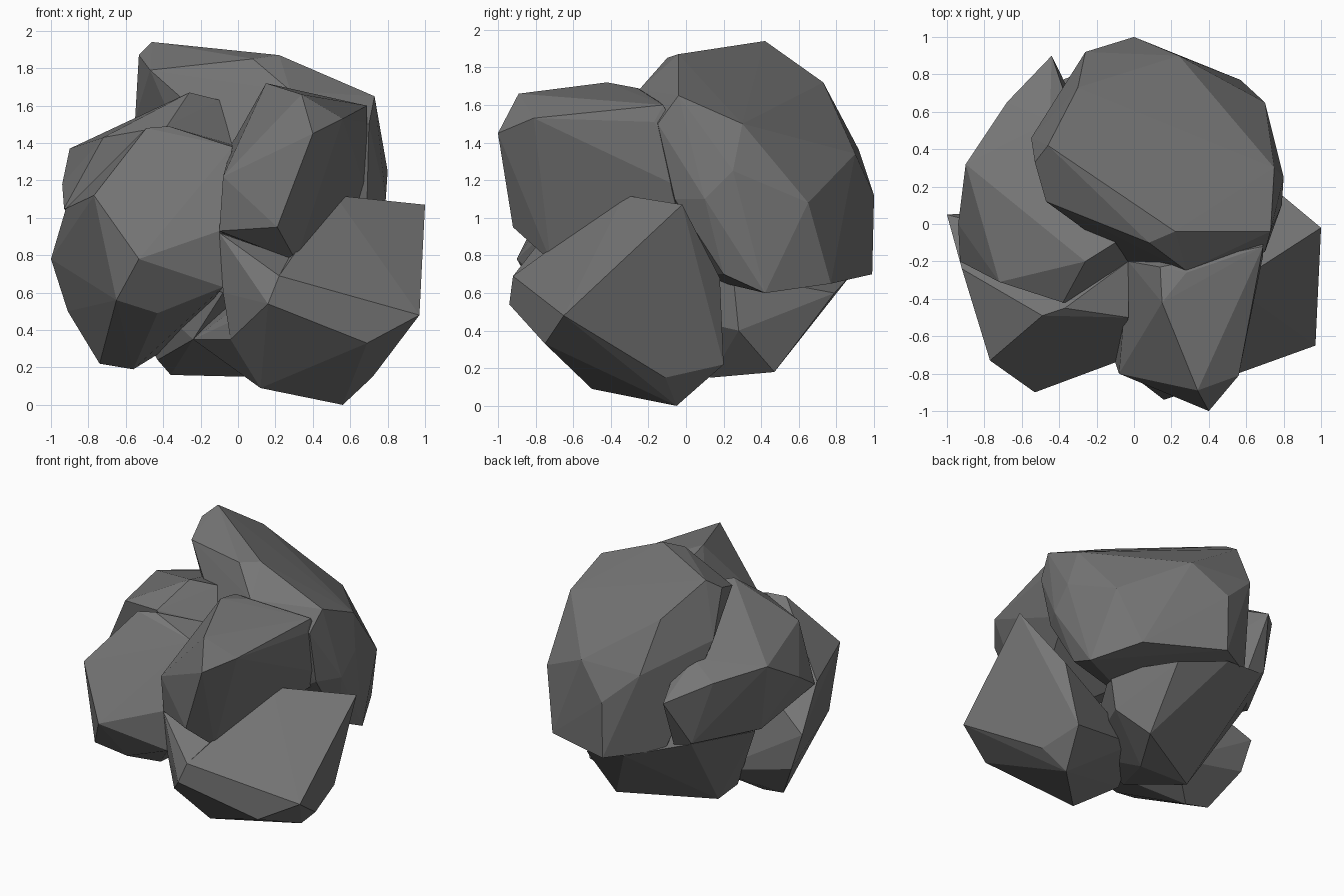
import bpy
import bmesh

if "Cube" in bpy.data.objects:
    bpy.data.objects.remove(bpy.data.objects["Cube"], do_unlink=True)


def stone_material():
    """Plain dark grey stone."""
    material = bpy.data.materials.new("dark_grey_stone")
    material.use_nodes = True
    colour = (.18, .18, .18, 1)
    material.diffuse_color = colour
    shader = material.node_tree.nodes["Principled BSDF"]
    shader.inputs["Base Color"].default_value = colour
    shader.inputs["Roughness"].default_value = .9
    return material


def chunk(name, corners):
    """One faceted lump: the convex hull of its corner points."""
    bm = bmesh.new()
    for corner in corners:
        bm.verts.new(corner)
    hull = bmesh.ops.convex_hull(bm, input=bm.verts)
    unused = {v for v in hull["geom_interior"] if isinstance(v, bmesh.types.BMVert)}
    bmesh.ops.delete(bm, geom=list(unused), context="VERTS")
    bmesh.ops.recalc_face_normals(bm, faces=bm.faces)
    mesh = bpy.data.meshes.new(name)
    bm.to_mesh(mesh)
    bm.free()
    lump = bpy.data.objects.new(name, mesh)
    bpy.context.scene.collection.objects.link(lump)
    return lump


# Big rounded lump at the top and back
crown = chunk("crown_chunk", [
    (-.46, .42, 1.94), (-.53, .33, 1.87), (.22, -.04, 1.87), (.08, -.1, 1.85),
    (.73, -.04, 1.65), (-.47, .12, 1.79), (-.55, .46, 1.53), (-.3, .73, 1.72),
    (.75, .3, 1.5), (.8, .25, 1.25), (.79, .1, 1.1), (.7, .65, 1.08),
    (.24, .9, 1.34), (-.26, .92, 1.36), (0, 1, 1.12), (0, .99, .7),
    (.57, .77, .65), (.74, .42, .6), (-.35, .75, .76), (0, 0, .7),
    (-.03, -.2, 1.4), (.28, -.25, 1.68), (.7, -.15, 1.5), (.69, -.06, 1.1),
    (.7, .2, .7)])

# Ridge pointing forward
ridge = chunk("front_ridge", [
    (.15, -.42, 1.72), (.34, -.89, 1.66), (.28, -.26, 1.69), (.69, -.12, 1.6),
    (.56, -.81, 1.53), (.4, -1, 1.45), (-.08, -.8, 1.22), (-.01, -.53, 1.37),
    (.21, -.92, .95), (-.1, -.74, .93), (.31, -.72, .77), (.7, .1, 1.1),
    (-.03, -.2, 1.4), (.14, -.23, 1.68), (.69, -.17, 1.51), (.1, .2, .8)])

# Block low on the front right
block = chunk("lower_block", [
    (1, -.02, 1.07), (.97, -.65, .48), (.52, -.33, 1.12), (.31, -.72, .77),
    (.22, -.92, .69), (.16, -.94, .54), (.69, -.75, .33), (.56, -.05, 0),
    (.12, -.5, .09), (.72, -.11, .15), (.76, .18, .68), (.66, .2, .22),
    (-.04, -.7, .35), (-.24, -.45, .35), (0, 0, .4)])

# Wedge bridging the block and the ridge
wedge = chunk("front_wedge", [
    (-.1, -.74, .92), (.22, -.92, .69), (.16, -.94, .54), (.3, -.72, .78),
    (-.08, -.72, .6), (-.04, -.7, .35), (0, -.3, .5), (0, -.3, .9)])

# Bulge on the front left
bulge = chunk("front_bulge", [
    (-.49, -.49, 1.48), (-.37, -.45, 1.49), (-.03, -.5, 1.38), (-.03, -.2, 1.39),
    (-.77, -.73, 1.12), (-.53, -.9, .78), (-.1, -.74, .93), (-.65, -.77, .56),
    (-.43, -.7, .49), (-.08, -.72, .63), (-.74, -.1, .22), (-.56, -.12, .19),
    (-.91, .05, .5), (-.92, -.24, 1.05), (-1, .05, .78), (-.3, .1, .35)])

# Sloping shoulder on the left, rising to the crown
shoulder = chunk("left_shoulder", [
    (-.26, -.2, 1.67), (-.1, -.1, 1.63), (-.38, -.42, 1.49), (-.72, -.31, 1.43),
    (-.9, .32, 1.37), (-.94, 0, 1.18), (-.68, .65, 1.31), (-.44, .9, 1.19),
    (-.8, .25, .85), (-.4, .7, .76), (-.55, .72, .85), (-.45, .55, 1.4),
    (-.93, -.2, 1.05), (0, 0, .8), (-.03, -.2, 1.39), (-.1, -.4, 1)])

# Foot under the crown
foot = chunk("rear_foot", [
    (-.36, .13, .16), (.05, .13, .15), (.25, .47, .18), (-.43, 0, .24),
    (.4, .28, .4), (.42, .25, .7), (.27, .79, .6), (-.1, .88, .7),
    (-.54, .71, .84), (-.75, .25, .82), (-.08, -.6, .6), (-.24, -.4, .35)])

# Fuse every lump into a single rock
lumps = [ridge, block, wedge, bulge, shoulder, foot]
for lump in lumps:
    lump.hide_render = True
    union = crown.modifiers.new("join_" + lump.name, "BOOLEAN")
    union.operation = "UNION"
    union.solver = "EXACT"
    union.object = lump

evaluated = crown.evaluated_get(bpy.context.evaluated_depsgraph_get())
fused = bpy.data.meshes.new_from_object(evaluated)
crown.modifiers.clear()
crown.data = fused
crown.name = fused.name = "rock"
fused.materials.clear()
fused.materials.append(stone_material())
for face in fused.polygons:
    face.use_smooth = False
    face.material_index = 0
for lump in lumps:
    bpy.data.objects.remove(lump, do_unlink=True)
